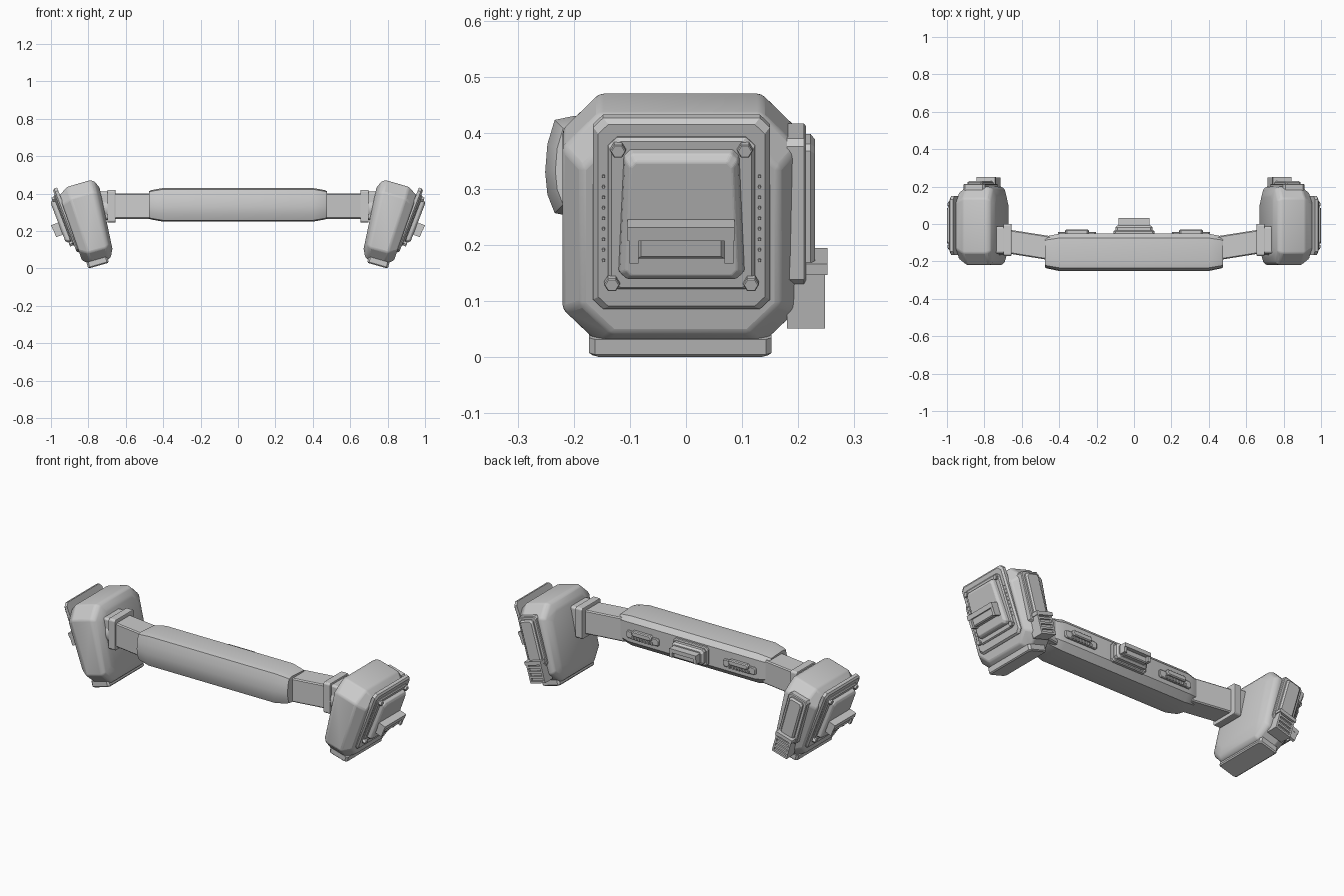
import bpy, bmesh, math
from mathutils import Matrix, Vector

if "Cube" in bpy.data.objects:
    bpy.data.objects.remove(bpy.data.objects["Cube"])

grey = bpy.data.materials.new("plain grey")
grey.use_nodes = True
COLOR = (0.6, 0.6, 0.6, 1)
grey.diffuse_color = COLOR
grey.node_tree.nodes["Principled BSDF"].inputs["Base Color"].default_value = COLOR


def outline(y0, y1, z0, z1, cut):
    """Rectangle in y-z with its corners cut off."""
    if not cut:
        return [(y0, z0), (y1, z0), (y1, z1), (y0, z1)]
    c = cut
    return [(y0 + c, z0), (y1 - c, z0), (y1, z0 + c), (y1, z1 - c),
            (y1 - c, z1), (y0 + c, z1), (y0, z1 - c), (y0, z0 + c)]


def loft(bm, rings, m=Matrix(), warp=None):
    """Skin sections (x, y-z points) along local x."""
    loops = []
    for x, pts in rings:
        row = []
        for y, z in pts:
            p = Vector((x, y, z))
            row.append(bm.verts.new(m @ (warp(p) if warp else p)))
        loops.append(row)
    n = len(loops[0])
    for a, b in zip(loops, loops[1:]):
        for i in range(n):
            j = (i + 1) % n
            bm.faces.new((a[i], a[j], b[j], b[i]))
    bm.faces.new(loops[0][::-1])
    bm.faces.new(loops[-1])


def slab(bm, m, x0, x1, y, z, w, h, cut=0, edge=0.0):
    """Block rising along local x from x0 to x1, narrowing by edge at its top."""
    def sec(e):
        return outline(y - w / 2 + e, y + w / 2 - e, z - h / 2 + e, z + h / 2 - e, cut)
    rings = [(x0, sec(0)), (x1, sec(0))]
    if edge:
        rings = [(x0, sec(0)), (x1 - min(edge, (x1 - x0) * 0.6), sec(0)), (x1, sec(edge))]
    loft(bm, rings, m)


def disc(bm, m, x0, x1, y, z, r, sides):
    def ring(q):
        return [(y + q * math.cos(math.tau * i / sides), z + q * math.sin(math.tau * i / sides))
                for i in range(sides)]
    loft(bm, [(x0, ring(r)), (x1 - r * 0.15, ring(r)), (x1, ring(r * 0.85))], m)


def finish(bm, name, bevel=0.0, mirror=True, smooth=False):
    bmesh.ops.recalc_face_normals(bm, faces=bm.faces)
    mesh = bpy.data.meshes.new(name)
    bm.to_mesh(mesh)
    bm.free()
    mesh.materials.append(grey)
    ob = bpy.data.objects.new(name, mesh)
    bpy.context.collection.objects.link(ob)
    if bevel:
        mod = ob.modifiers.new("soft edges", "BEVEL")
        mod.width, mod.segments, mod.limit_method = bevel, 2, "ANGLE"
        mod.angle_limit = math.radians(25)
    if mirror:
        ob.modifiers.new("both sides", "MIRROR").use_axis[0] = True
    if smooth:
        bpy.ops.object.select_all(action="DESELECT")
        bpy.context.view_layer.objects.active = ob
        ob.select_set(True)
        bpy.ops.object.shade_smooth_by_angle(angle=math.radians(35))


def tilt(x, y, z, degrees):
    return Matrix.Translation((x, y, z)) @ Matrix.Rotation(math.radians(degrees), 4, "Y")


POD = tilt(0.81, -0.01, 0.24, 16)          # pod body frame
FACE = tilt(0.897, -0.008, 0.216, 21)      # outer face frame, normal is +x
BACKWARD = Matrix.Rotation(math.pi / 2, 4, "Z")  # turns +x to +y
POD_BACK = POD @ BACKWARD
GRIP_BACK = BACKWARD

# Tilted end pods, narrower toward the bottom
bm = bmesh.new()
rings = [(u, outline(-0.21 + i, 0.21 - i, -0.217 + i, 0.217 - i, 0.065 - i * 0.3))
         for u, i in ((-0.12, 0.05), (-0.1, 0.012), (-0.08, 0), (0.045, 0), (0.098, 0.034))]
loft(bm, rings, POD, lambda p: Vector((p.x * (0.9 + 0.6 * p.z), p.y, p.z)))
finish(bm, "end_pod", 0.008, smooth=True)

# Foot pad under each pod
bm = bmesh.new()
slab(bm, POD @ Matrix.Rotation(math.pi / 2, 4, "Y"), 0.2, 0.234, 0, 0.0, 0.325, 0.115, 0.01, 0.006)
finish(bm, "foot_pad")

# Stepped plates on the outer face
bm = bmesh.new()
slab(bm, FACE, -0.012, 0.014, 0, 0.045, 0.315, 0.365, 0.018, 0.009)
finish(bm, "face_plate")
bm = bmesh.new()
slab(bm, FACE, 0.01, 0.023, 0, 0.05, 0.262, 0.29, 0.016, 0.006)
finish(bm, "inner_plate")

# Raised trapezoid housing with shelf
bm = bmesh.new()
for_width = lambda p: Vector((p.x, p.y * (1 - 0.4 * (p.z - 0.05)), p.z))
loft(bm, [(0.02, outline(-0.108, 0.108, -0.07, 0.175, 0.012)),
          (0.04, outline(-0.105, 0.105, -0.067, 0.172, 0.012)),
          (0.05, outline(-0.095, 0.095, -0.057, 0.16, 0.01))], FACE, for_width)
finish(bm, "face_housing", 0.003)
bm = bmesh.new()
slab(bm, FACE, 0.04, 0.09, -0.001, 0.038, 0.19, 0.025)
slab(bm, FACE, 0.04, 0.08, -0.001, 0.008, 0.155, 0.045, 0, 0.006)
for side in (-1, 1):
    slab(bm, FACE, 0.04, 0.088, side * 0.085, 0.006, 0.016, 0.05)
finish(bm, "face_shelf")

# Corner bolts and rows of rivets
bm = bmesh.new()
for side in (-1, 1):
    disc(bm, FACE, 0.018, 0.036, side * 0.113, 0.175, 0.014, 6)
    disc(bm, FACE, 0.018, 0.036, side * 0.124, -0.08, 0.014, 6)
    for i in range(9):
        disc(bm, FACE, 0.01, 0.018, side * 0.139, -0.04 + i * 0.02, 0.003, 6)
finish(bm, "face_bolts")

# Long cover on the back of each pod
bm = bmesh.new()
slab(bm, POD_BACK, 0.19, 0.224, 0.0, 0.035, 0.12, 0.27, 0.012, 0.004)
slab(bm, POD_BACK, 0.215, 0.24, 0.0, 0.04, 0.085, 0.23, 0.01, 0.008)
finish(bm, "back_cover")

# Louvred block at its foot
bm = bmesh.new()
slab(bm, POD_BACK, 0.19, 0.247, 0.0, -0.125, 0.095, 0.115)
slab(bm, POD_BACK, 0.2, 0.262, 0.0, -0.072, 0.105, 0.02)
for side in (-1, 1):
    slab(bm, POD_BACK, 0.24, 0.258, side * 0.043, -0.13, 0.01, 0.105)
for i in range(4):
    slab(bm, POD_BACK, 0.24, 0.258, 0.0, -0.177 + i * 0.027, 0.08, 0.011)
finish(bm, "back_louvre")

# Bracket joining arm to pod
bm = bmesh.new()
slab(bm, Matrix(), 0.655, 0.698, -0.085, 0.333, 0.17, 0.175, 0.008)
slab(bm, Matrix(), 0.69, 0.77, -0.085, 0.335, 0.145, 0.15, 0.008)
finish(bm, "arm_bracket", 0.004)
bm = bmesh.new()
disc(bm, Matrix(), 0.695, 0.735, -0.105, 0.32, 0.062, 24)
finish(bm, "bracket_boss", smooth=True)

# Angled arms
bm = bmesh.new()
loft(bm, [(0.44, outline(-0.195, -0.066, 0.265, 0.4, 0.006)),
          (0.67, outline(-0.158, -0.03, 0.265, 0.4, 0.006))])
finish(bm, "arm")

# Central grip with rounded front and tapered ends
bm = bmesh.new()
section = [(-0.052, 0.285), (-0.052, 0.395), (-0.075, 0.422), (-0.2, 0.43), (-0.234, 0.423),
           (-0.247, 0.38), (-0.251, 0.33), (-0.247, 0.29), (-0.234, 0.257), (-0.2, 0.25), (-0.085, 0.25)]


def shrunk(k):
    return [(-0.15 + (y + 0.15) * k, 0.34 + (z - 0.34) * k) for y, z in section]


loft(bm, [(-0.475, shrunk(0.82)), (-0.465, shrunk(0.87)), (-0.4, section),
          (0.4, section), (0.465, shrunk(0.87)), (0.475, shrunk(0.82))])
finish(bm, "grip", mirror=False, smooth=True)

# Toothed rails on the back of the grip
bm = bmesh.new()
slab(bm, GRIP_BACK, -0.06, -0.042, -0.305, 0.33, 0.205, 0.042, 0.008, 0.004)
slab(bm, GRIP_BACK, -0.05, -0.03, -0.305, 0.346, 0.125, 0.03, 0.008, 0.005)
for i in range(7):
    slab(bm, GRIP_BACK, -0.05, -0.036, -0.365 + i * 0.02, 0.318, 0.01, 0.016)
finish(bm, "grip_rail")

# Central housing on the back of the grip
bm = bmesh.new()
slab(bm, GRIP_BACK, -0.06, -0.035, 0, 0.335, 0.22, 0.105, 0.012, 0.005)
slab(bm, GRIP_BACK, -0.04, -0.008, 0, 0.337, 0.2, 0.085, 0.012, 0.01)
slab(bm, GRIP_BACK, -0.02, 0.033, 0, 0.352, 0.168, 0.022)
slab(bm, GRIP_BACK, -0.02, 0.015, 0, 0.325, 0.14, 0.035, 0, 0.005)
for side in (-1, 1):
    slab(bm, GRIP_BACK, -0.02, 0.028, side * 0.076, 0.33, 0.016, 0.035)
finish(bm, "grip_housing", mirror=False)
